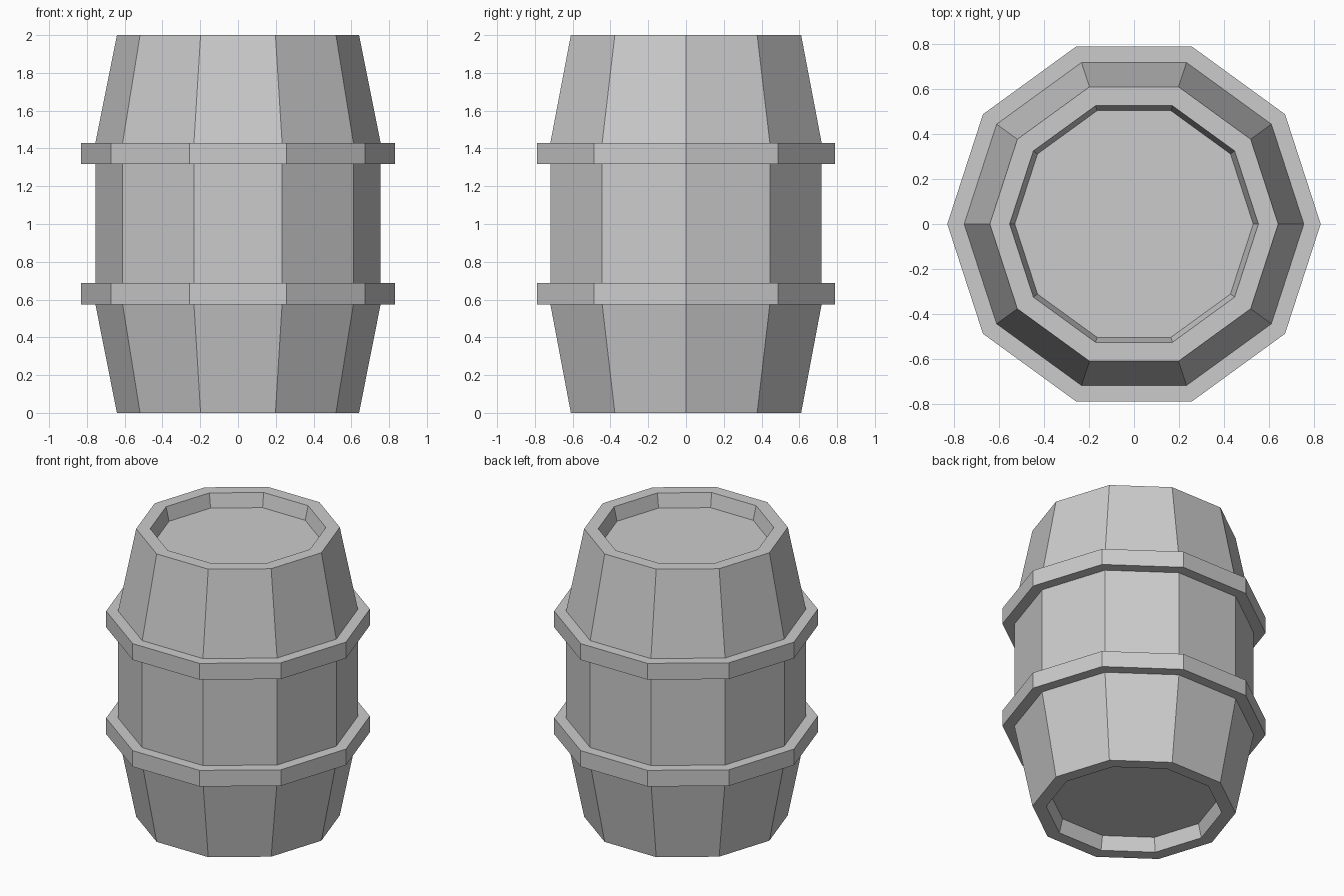
import bpy, bmesh, math

if "Cube" in bpy.data.objects:
    bpy.data.objects.remove(bpy.data.objects["Cube"])

SIDES = 10


def lathe(name, profile, cap_ends):
    """Spin a (radius, z) profile into a flat-faced ten-sided shell."""
    bm = bmesh.new()
    rings = []
    for r, z in profile:
        rings.append([bm.verts.new((r * math.cos(2 * math.pi * i / SIDES),
                                    r * math.sin(2 * math.pi * i / SIDES), z))
                      for i in range(SIDES)])
    for low, high in zip(rings, rings[1:]):
        for i in range(SIDES):
            j = (i + 1) % SIDES
            bm.faces.new((low[i], low[j], high[j], high[i]))
    if cap_ends:
        bm.faces.new(rings[0][::-1])
        bm.faces.new(rings[-1])
    mesh = bpy.data.meshes.new(name)
    bm.to_mesh(mesh)
    bm.free()
    obj = bpy.data.objects.new(name, mesh)
    bpy.context.collection.objects.link(obj)
    return obj


# Barrel body: recessed bottom lid, rim, tapered staves, straight middle, mirrored above
lower = [(0.53, 0.095), (0.553, 0.0), (0.641, 0.0), (0.755, 0.575)]
upper = [(r, 2.0 - z) for r, z in reversed(lower)]
upper[0] = (0.755, 1.43)
lathe("barrel_body", lower + upper, True)

# Two hoops wrapped around the body
for name, z0, z1 in (("lower_hoop", 0.575, 0.687), ("upper_hoop", 1.317, 1.43)):
    lathe(name, [(0.755, z0), (0.83, z0), (0.83, z1), (0.755, z1)], False)
